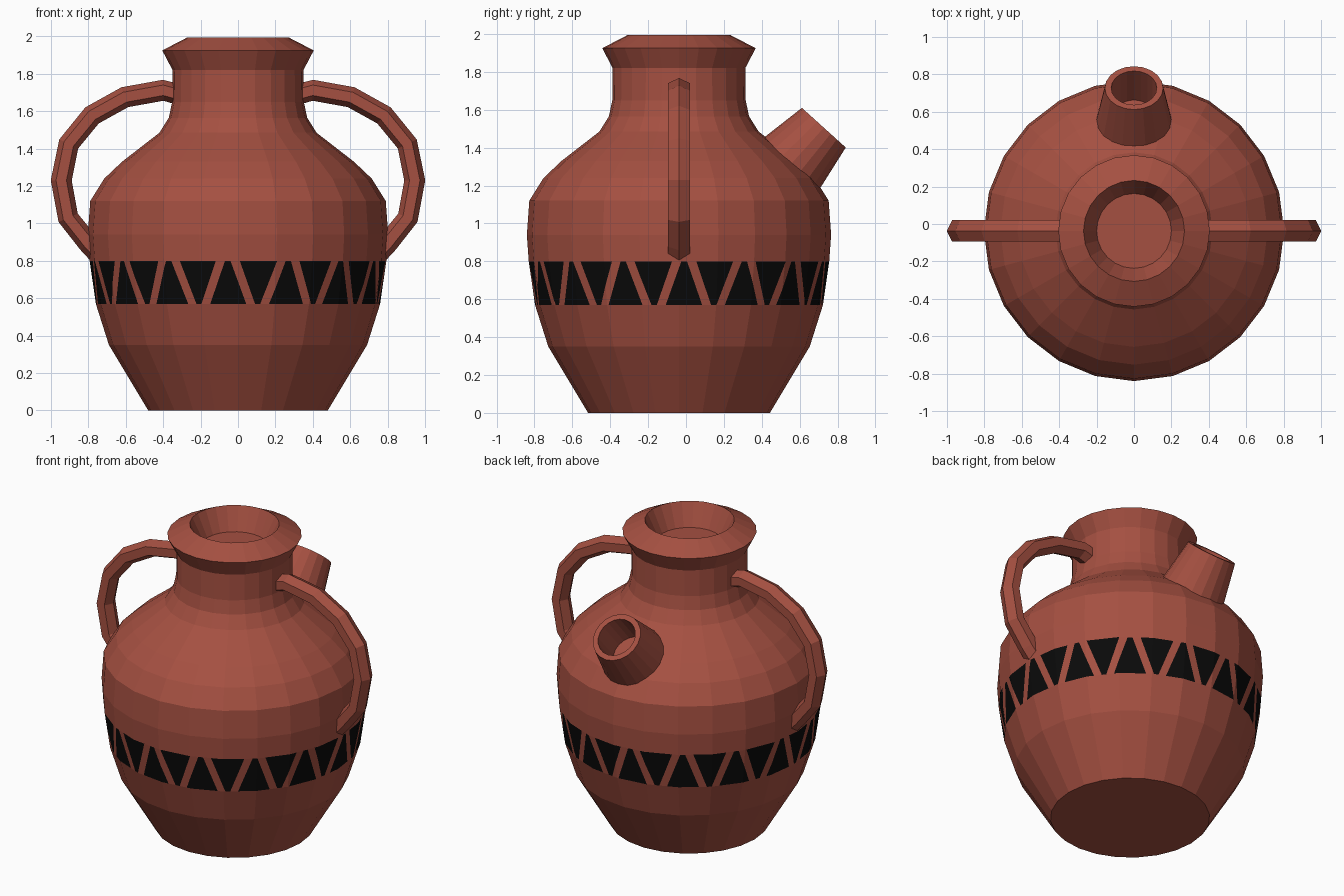
import bpy, bmesh, math
from mathutils import Vector, Matrix

if "Cube" in bpy.data.objects:
    bpy.data.objects.remove(bpy.data.objects["Cube"])

YC = -0.037                      # jar axis in y
Z0, Z1 = 0.57, 0.80              # painted band
PERIOD, PHASE = 24.0, -4.0       # degrees per triangle pair
WIDE, NARROW = 7.3, 1.1          # half widths of a painted triangle


def material(name, rgb):
    m = bpy.data.materials.new(name)
    m.diffuse_color = (*rgb, 1)
    m.use_nodes = True
    m.node_tree.nodes["Principled BSDF"].inputs["Base Color"].default_value = m.diffuse_color
    return m


CLAY = material("terracotta clay", (0.376, 0.080, 0.053))
BLACK = material("black paint", (0.003, 0.003, 0.003))


def finish(bm, name, mats):
    bmesh.ops.recalc_face_normals(bm, faces=bm.faces)
    me = bpy.data.meshes.new(name)
    bm.to_mesh(me)
    bm.free()
    for m in mats:
        me.materials.append(m)
    ob = bpy.data.objects.new(name, me)
    bpy.context.collection.objects.link(ob)
    return ob


def skin(bm, rings, caps=True, loop=False):
    """Bridge successive rings of points with quads."""
    vs = [[bm.verts.new(p) for p in r] for r in rings]
    n = len(vs[0])
    pairs = list(zip(vs, vs[1:])) + ([(vs[-1], vs[0])] if loop else [])
    for a, b in pairs:
        for i in range(n):
            j = (i + 1) % n
            bm.faces.new((a[i], a[j], b[j], b[i]))
    if caps and not loop:
        bm.faces.new(vs[0])
        bm.faces.new(vs[-1])


def lathe(profile, n):
    return [[Vector((r * math.cos(2 * math.pi * i / n), r * math.sin(2 * math.pi * i / n), z))
             for i in range(n)] for r, z in profile]


def angle_of(p):
    return math.degrees(math.atan2(p.x, -p.y))


def wrap(a, period):
    return (a + period / 2) % period - period / 2


def on_band(deg, r, z):
    a = math.radians(deg)
    return Vector((r * math.sin(a), -r * math.cos(a), z))


# Jar body: one lathed profile, outside then into the mouth
bm = bmesh.new()
skin(bm, lathe([(0.48, 0), (0.69, 0.35), (0.76, Z0), (0.793, Z1), (0.803, 0.94),
                (0.79, 1.12), (0.715, 1.24), (0.62, 1.33), (0.42, 1.485),
                (0.37, 1.565), (0.352, 1.65), (0.35, 1.82), (0.405, 1.925),
                (0.27, 1.995), (0.20, 1.85)], 24))


def in_band(f):
    return Z0 < f.calc_center_median().z < Z1


# Cut the slanted triangle sides into the band
for k in range(15):
    for half, lo, hi in ((0, WIDE, NARROW), (PERIOD / 2, NARROW, WIDE)):
        mid = PHASE + k * PERIOD + half
        for s in (-1, 1):
            p0, p1 = on_band(mid + s * lo, 0.76, Z0), on_band(mid + s * hi, 0.793, Z1)
            radial = Vector((p0.x + p1.x, p0.y + p1.y, 0))
            faces = [f for f in bm.faces if in_band(f) and
                     abs(wrap(angle_of(f.calc_center_median()) - mid, 360)) < 30]
            geom = set(faces)
            for f in faces:
                geom.update(f.edges)
                geom.update(f.verts)
            bmesh.ops.bisect_plane(bm, geom=list(geom), dist=1e-5, plane_co=p0,
                                   plane_no=(p1 - p0).cross(radial).normalized())

# Paint upright and inverted triangles
for f in bm.faces:
    if in_band(f):
        c = f.calc_center_median()
        t = (c.z - Z0) / (Z1 - Z0)
        up = abs(wrap(angle_of(c) - PHASE, PERIOD)) < WIDE + (NARROW - WIDE) * t
        down = abs(wrap(angle_of(c) - PHASE - PERIOD / 2, PERIOD)) < NARROW + (WIDE - NARROW) * t
        f.material_index = 1 if up or down else 0
bmesh.ops.translate(bm, verts=bm.verts, vec=(0, YC, 0))
finish(bm, "jar_body", [CLAY, BLACK])

# Handles: six-sided bar swept along an arc, one each side
PATH = [Vector(p) for p in ((0.30, 0, 1.685), (0.40, 0, 1.712), (0.605, 0, 1.675),
                            (0.78, 0, 1.578), (0.905, 0, 1.425), (0.945, 0, 1.23),
                            (0.908, 0, 1.03), (0.80, 0, 0.895), (0.73, 0, 0.82))]
for side, name in ((1, "right_handle"), (-1, "left_handle")):
    bm = bmesh.new()
    rings = []
    for i, p in enumerate(PATH):
        t = (PATH[min(i + 1, len(PATH) - 1)] - PATH[max(i - 1, 0)]).normalized()
        out = Vector((-t.z, 0, t.x))
        ring = []
        for k in range(6):
            a = math.radians(60 * k)
            q = p + out * (0.056 * math.cos(a)) + Vector((0, 0.066 * math.sin(a) + YC, 0))
            ring.append((q.x * side, q.y, q.z))
        rings.append(ring)
    skin(bm, rings)
    finish(bm, name, [CLAY])

# Spout: hollow tapered tube leaning out of the back shoulder
bm = bmesh.new()
skin(bm, lathe([(0.213, -0.08), (0.156, 0.247), (0.122, 0.247), (0.122, -0.08)], 20), loop=True)
axis = Vector((0, 0.67, 0.742))
bm.transform(Matrix.Translation((0, 0.562, 1.322)) @ axis.to_track_quat('Z', 'Y').to_matrix().to_4x4())
finish(bm, "spout", [CLAY])
